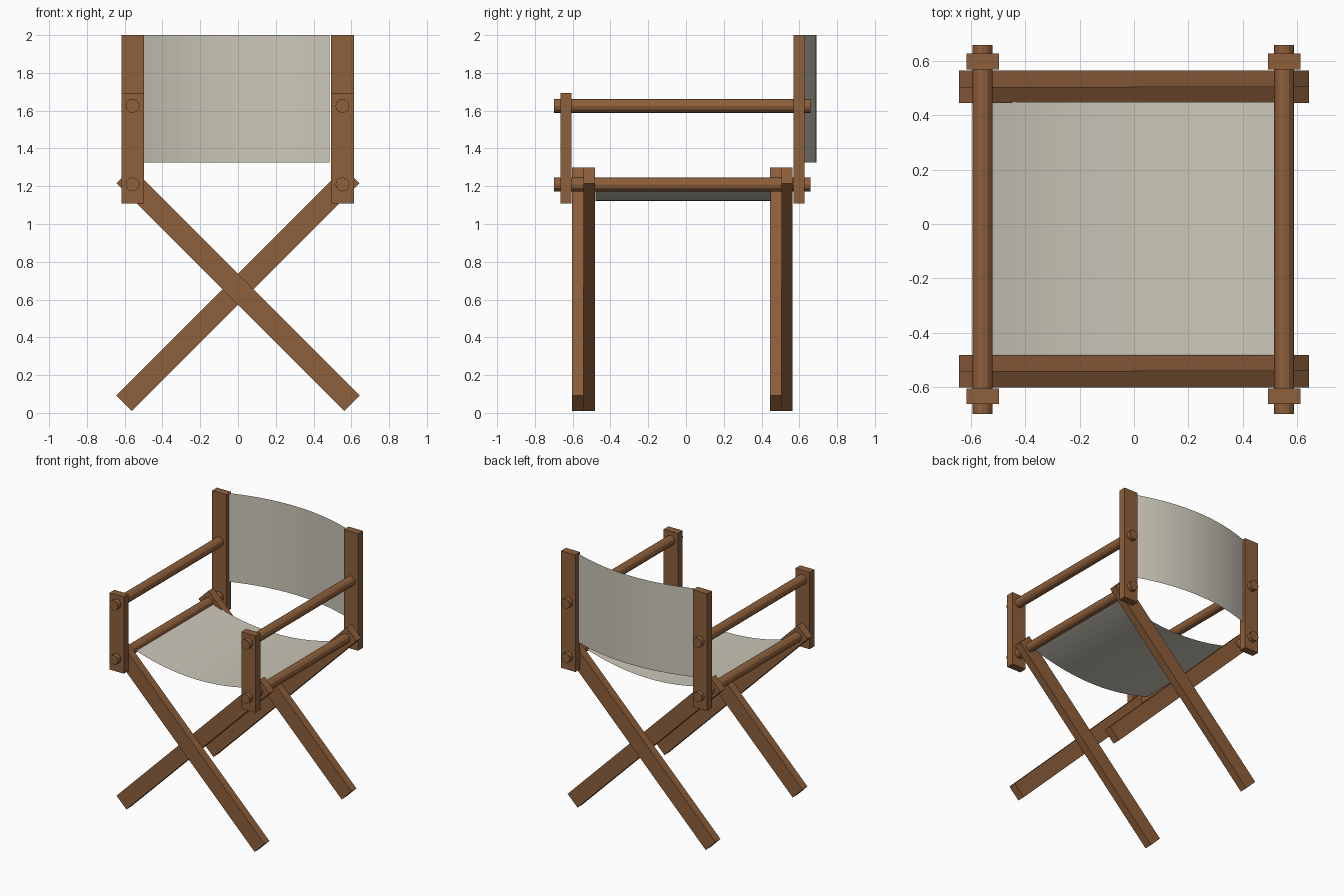
import bpy, math
from mathutils import Matrix

if "Cube" in bpy.data.objects:
    bpy.data.objects.remove(bpy.data.objects["Cube"])


def material(name, rgb):
    m = bpy.data.materials.new(name)
    m.diffuse_color = (*rgb, 1)
    m.use_nodes = True
    m.node_tree.nodes["Principled BSDF"].inputs["Base Color"].default_value = m.diffuse_color
    return m


WOOD = material("wood", (0.27, 0.115, 0.044))
CLOTH = material("canvas", (0.60, 0.57, 0.48))


def box(name, centre, size, tilt=0.0):
    bpy.ops.mesh.primitive_cube_add(size=1)
    o = bpy.context.object
    o.name = name
    o.data.transform(Matrix.Rotation(tilt, 4, 'Y') @ Matrix.Diagonal((*size, 1)))
    o.location = centre
    o.data.materials.append(WOOD)


def rod(name, x, z):
    bpy.ops.mesh.primitive_cylinder_add(vertices=12, radius=0.037, depth=1.36,
                                        location=(x, -0.02, z), rotation=(math.pi / 2, 0, 0))
    o = bpy.context.object
    o.name = name
    o.data.materials.append(WOOD)


def sling(name, x0, x1, place, steps=20):
    # thin canvas sheet: place(x, bulge, side) returns a point, bulge is 0 at ends, 1 mid-way
    verts, faces = [], []
    for i in range(steps + 1):
        t = i / steps
        x, bulge = x0 + (x1 - x0) * t, 4 * t * (1 - t)
        verts += [place(x, bulge, 0), place(x, bulge, 1)]
        if i:
            a = 2 * i
            faces.append((a - 2, a, a + 1, a - 1))
    me = bpy.data.meshes.new(name)
    me.from_pydata(verts, [], faces)
    o = bpy.data.objects.new(name, me)
    bpy.context.collection.objects.link(o)
    me.materials.append(CLOTH)


# crossed legs, front and back pairs
leg_len = math.hypot(1.205, 1.207)
for label, y in (("front", -0.5425), ("back", 0.505)):
    box(label + "_leg_a", (0, y - 0.03, 0.654), (leg_len, 0.06, 0.117), math.pi / 4)
    box(label + "_leg_b", (0, y + 0.03, 0.654), (leg_len, 0.06, 0.117), -math.pi / 4)

# posts and rails on each side
for side, x in (("left", -0.558), ("right", 0.553)):
    box(side + "_front_post", (x, -0.635, 1.40), (0.12, 0.058, 0.585))
    box(side + "_back_post", (x, 0.599, 1.554), (0.12, 0.058, 0.892))
    rod(side + "_seat_rail", x, 1.21)
    rod(side + "_arm_rail", x, 1.625)

# canvas seat and backrest
sling("seat", -0.54, 0.535, lambda x, b, s: (x, -0.48 + 0.93 * s, 1.21 - 0.088 * b))
sling("backrest", -0.505, 0.485, lambda x, b, s: (x, 0.60 + 0.09 * b, 1.325 + 0.675 * s))
